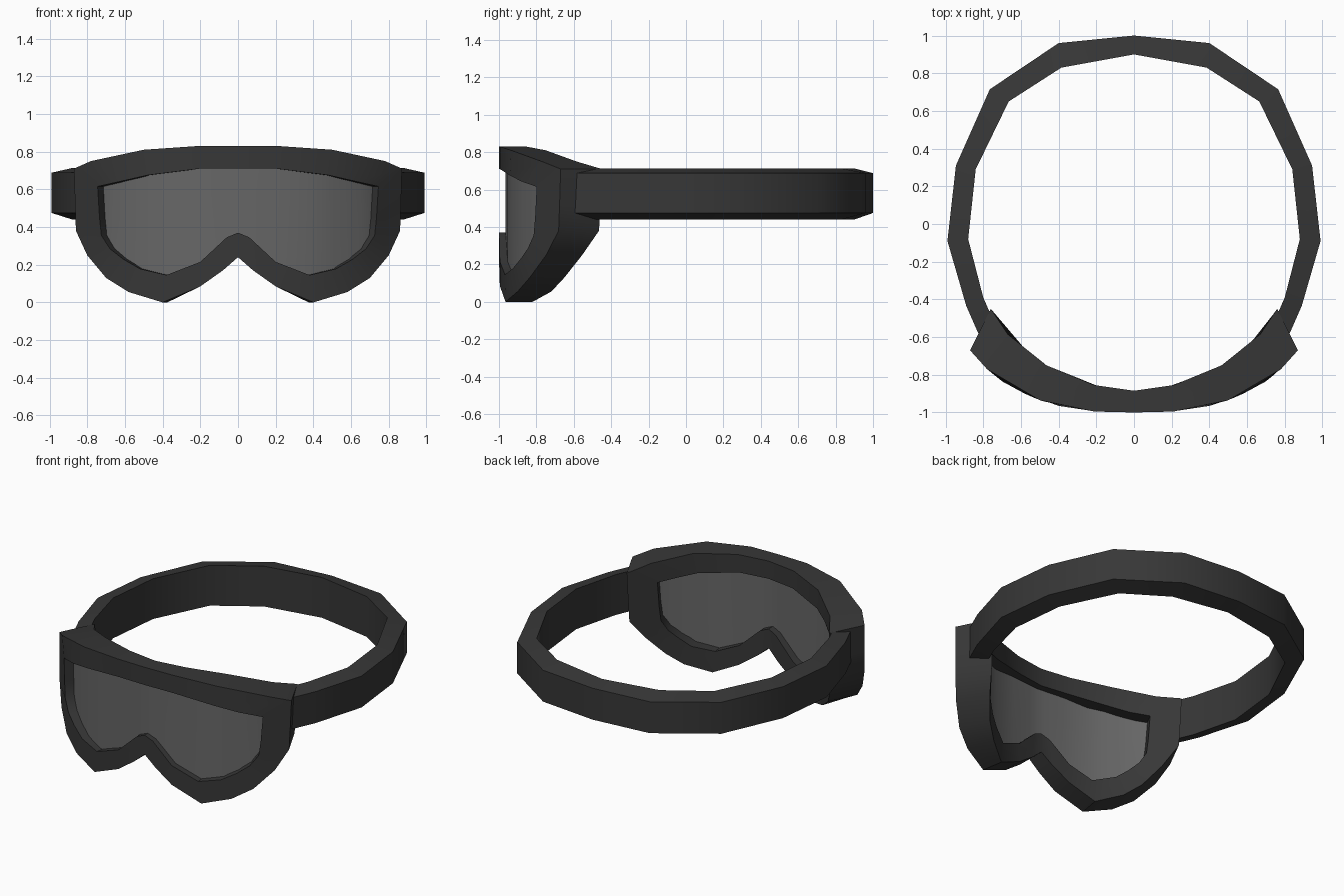
import bpy, bmesh, math

if "Cube" in bpy.data.objects:
    bpy.data.objects.remove(bpy.data.objects["Cube"])

def material(name, c):
    m = bpy.data.materials.new(name)
    m.diffuse_color = (c, c, c, 1)
    m.use_nodes = True
    m.node_tree.nodes["Principled BSDF"].inputs["Base Color"].default_value = m.diffuse_color
    return m

black = material("matte black", 0.038)
grey = material("lens grey", 0.135)

def build(name, verts, faces, mat, angle=35):
    bm = bmesh.new()
    vs = [bm.verts.new(v) for v in verts]
    for f in faces:
        bm.faces.new([vs[i] for i in f])
    bmesh.ops.remove_doubles(bm, verts=bm.verts, dist=0.0005)
    bmesh.ops.recalc_face_normals(bm, faces=bm.faces)
    me = bpy.data.meshes.new(name)
    bm.to_mesh(me)
    bm.free()
    me.materials.append(mat)
    me.shade_smooth()
    me.set_sharp_from_angle(angle=math.radians(angle))
    ob = bpy.data.objects.new(name, me)
    bpy.context.collection.objects.link(ob)
    return ob

def interp(table, x):
    for a, b in zip(table, table[1:]):
        if x <= b[0]:
            t = (x - a[0]) / (b[0] - a[0])
            return [p + (q - p) * t for p, q in zip(a[1:], b[1:])]
    return list(table[-1][1:])

# Wrap-around curve: front x -> front y, back x, back y
WRAP = [(0, -1, 0, -.885), (.21, -.995, .21, -.855), (.4, -.965, .375, -.82),
        (.5, -.935, .465, -.75), (.58, -.9, .52, -.72), (.7, -.835, .61, -.65),
        (.78, -.77, .67, -.585), (.87, -.67, .76, -.45)]

def wrap(x, z, t):
    """Point of the front outline (x, z) at depth t (0 front, 1 back)."""
    fy, bx, by = interp(WRAP, abs(x))
    ax = abs(x) + (bx - abs(x)) * t
    return (math.copysign(ax, x), fy + (by - fy) * t, z)

def mirrored(half):
    return half + [(-x, z) for x, z in half[-2:0:-1]]

# Goggle frame: outer and inner outlines, right half
outer = [(0, .83), (.21, .83), (.5, .81), (.78, .75), (.87, .71), (.865, .53), (.86, .38),
         (.8, .25), (.7, .13), (.58, .055), (.4, 0), (.2, .085), (.08, .17), (0, .24)]
inner = [(0, .71), (.2, .71), (.48, .675), (.62, .643), (.745, .615), (.735, .45), (.725, .355),
         (.68, .285), (.61, .23), (.52, .178), (.38, .145), (.2, .215), (.06, .345), (0, .37)]
O, I = mirrored(outer), mirrored(inner)
n = len(O)
verts = []
for loop, t in ((O, 0), (O, 1), (I, 1), (I, 0)):
    verts += [wrap(x, z, t) for x, z in loop]
faces = [(k * n + i, k * n + (i + 1) % n, (k + 1) % 4 * n + (i + 1) % n, (k + 1) % 4 * n + i)
         for k in range(4) for i in range(n)]
build("goggle_frame", verts, faces, black)

# Lens: curved columns between the upper and lower edges of the opening
top_edge = inner[:5]
low_edge = sorted(inner[4:])
xs = sorted({p[0] for p in inner})
xs = [-x for x in xs[:0:-1]] + xs
verts, faces = [], []
for t in (0.3, 0.6):
    base = len(verts)
    for x in xs:
        verts += [wrap(x, interp(top_edge, abs(x))[0], t), wrap(x, interp(low_edge, abs(x))[0], t)]
    m = len(xs)
    for i in range(m - 1):
        q = [base + 2 * i, base + 2 * i + 1, base + 2 * i + 3, base + 2 * i + 2]
        if i == 0:
            q = q[1:]
        elif i == m - 2:
            q = [q[0], q[1], q[2]]
        faces.append(q)
build("lens", verts, faces, grey)

# Head strap: band with a taller inner side, ends buried in the frame
so = [(.80, -.64), (.89, -.435), (.99, -.09), (.945, .31), (.765, .715), (.4, .96), (0, 1)]
si = [(.73, -.55), (.80, -.39), (.88, -.08), (.84, .29), (.665, .65), (.385, .83), (0, .9)]
full = lambda h: h + [(-x, y) for x, y in h[-2::-1]]
so, si = full(so), full(si)
verts, faces = [], []
for (a, b), (c, d) in zip(so, si):
    verts += [(a, b, .475), (a, b, .688), (c, d, .713), (c, d, .44)]
for i in range(len(so) - 1):
    for k in range(4):
        faces.append((4 * i + k, 4 * i + (k + 1) % 4, 4 * i + 4 + (k + 1) % 4, 4 * i + 4 + k))
faces += [(0, 1, 2, 3), tuple(range(len(verts) - 4, len(verts)))]
build("head_strap", verts, faces, black)
